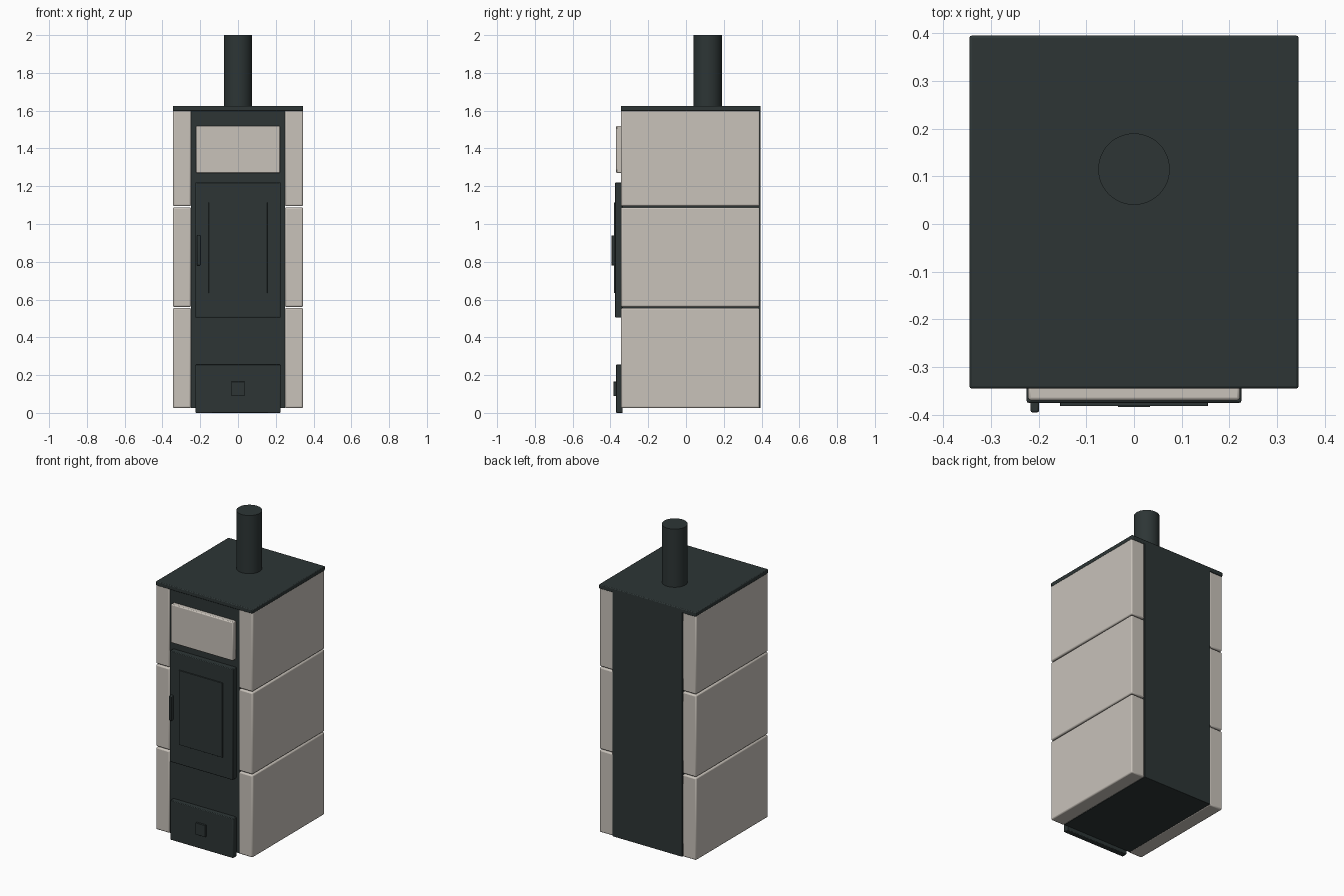
import bpy, bmesh
from mathutils import Matrix

if "Cube" in bpy.data.objects:
    bpy.data.objects.remove(bpy.data.objects["Cube"])


def material(name, rgb):
    m = bpy.data.materials.new(name)
    m.diffuse_color = (*rgb, 1)
    m.use_nodes = True
    m.node_tree.nodes["Principled BSDF"].inputs["Base Color"].default_value = m.diffuse_color
    return m


steel = material("dark steel", (0.026, 0.036, 0.036))
stone = material("pale stone", (0.58, 0.54, 0.49))


def finish(name, bm, mat, bevel, segments=2):
    mesh = bpy.data.meshes.new(name)
    bm.to_mesh(mesh)
    bm.free()
    ob = bpy.data.objects.new(name, mesh)
    bpy.context.collection.objects.link(ob)
    mesh.materials.append(mat)
    if bevel:
        b = ob.modifiers.new("rounded edges", 'BEVEL')
        b.width = bevel
        b.segments = segments
        b.limit_method = 'ANGLE'
    bpy.ops.object.select_all(action='DESELECT')
    ob.select_set(True)
    bpy.context.view_layer.objects.active = ob
    bpy.ops.object.shade_smooth_by_angle()
    return ob


def box(name, x, y, z, mat, bevel=0.004):
    bm = bmesh.new()
    bmesh.ops.create_cube(bm, size=1)
    for v in bm.verts:
        v.co = [(a + b) / 2 + c * (b - a) for c, (a, b) in zip(v.co, (x, y, z))]
    return finish(name, bm, mat, bevel)


# Firebox body and top plate
box("stove_body", (-0.25, 0.25), (-0.338, 0.395), (0.025, 1.61), steel, 0.002)
box("top_plate", (-0.345, 0.345), (-0.345, 0.395), (1.597, 1.625), steel, 0.005)

# Stacked stone side cladding
for side, s in (("left", -1), ("right", 1)):
    xs = sorted((s * 0.248, s * 0.345))
    for i, z in enumerate(((0.025, 0.555), (0.561, 1.088), (1.094, 1.604))):
        box(f"{side}_stone_{i + 1}", xs, (-0.345, 0.39), z, stone, 0.008)

# Stone panel above the door
box("front_stone", (-0.222, 0.222), (-0.37, -0.335), (1.27, 1.52), stone, 0.006)

# Door with raised window and handle
box("door", (-0.225, 0.225), (-0.375, -0.335), (0.505, 1.22), steel)
box("door_window", (-0.155, 0.155), (-0.382, -0.37), (0.635, 1.115), steel, 0.001)
box("door_handle", (-0.217, -0.199), (-0.395, -0.37), (0.78, 0.94), steel)

# Ash drawer with square pull
box("ash_drawer", (-0.225, 0.225), (-0.371, -0.335), (0.0, 0.255), steel)
box("drawer_pull", (-0.034, 0.034), (-0.384, -0.365), (0.09, 0.165), steel, 0.001)

# Flue pipe
bm = bmesh.new()
bmesh.ops.create_cone(bm, cap_ends=True, segments=48, radius1=0.075, radius2=0.075,
                      depth=0.39, matrix=Matrix.Translation((0, 0.115, 1.805)))
finish("flue_pipe", bm, steel, 0)
